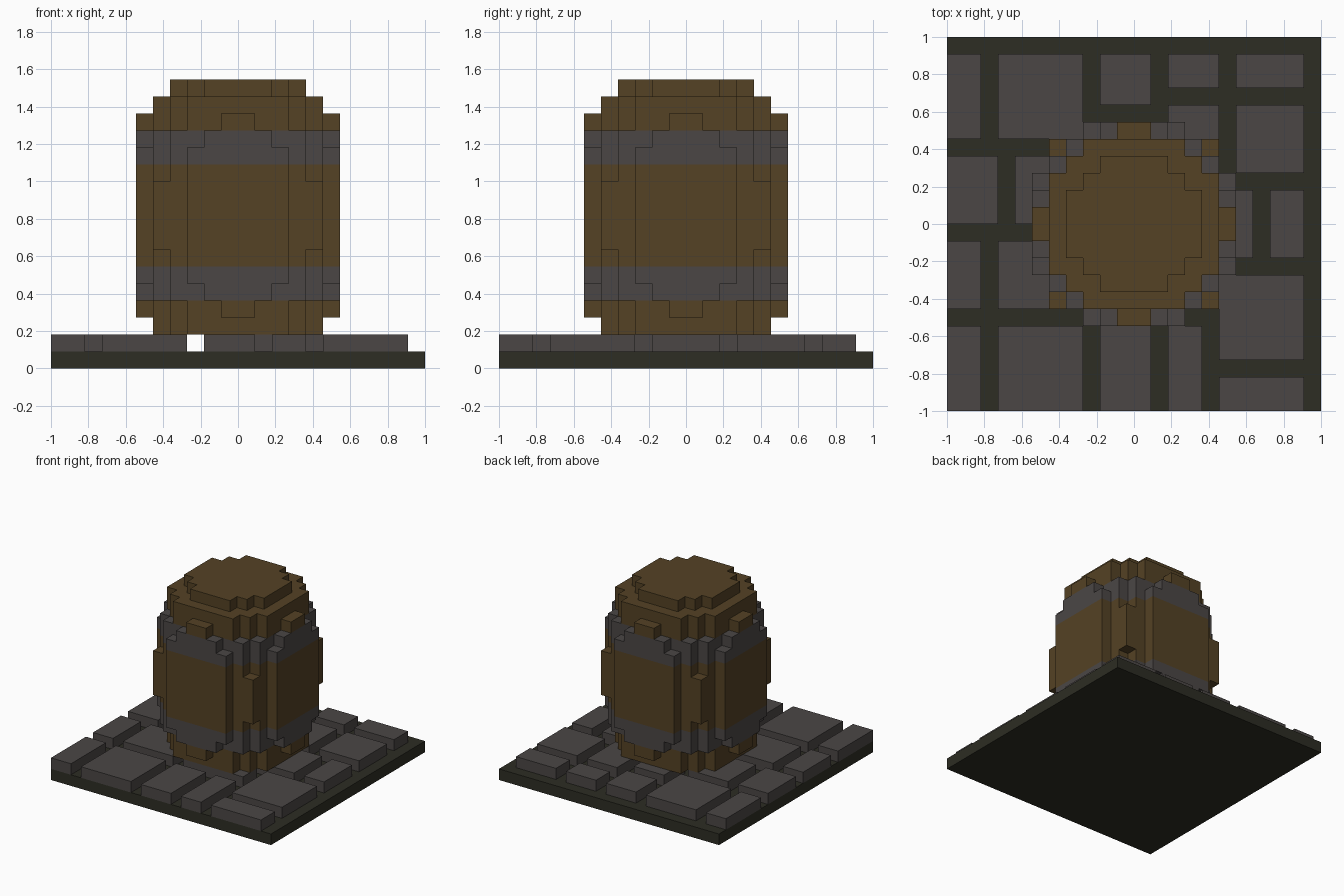
import bpy, bmesh
from mathutils import Vector

UNIT = 1 / 11          # edge of one block
MIDDLE, FLOOR = 9, 2   # barrel mid height and underside, in blocks

if "Cube" in bpy.data.objects:
    bpy.data.objects.remove(bpy.data.objects["Cube"], do_unlink=True)


def material(name, color):
    mat = bpy.data.materials.new(name)
    mat.use_nodes = True
    mat.diffuse_color = (*color, 1)
    shader = mat.node_tree.nodes["Principled BSDF"]
    shader.inputs["Base Color"].default_value = (*color, 1)
    shader.inputs["Roughness"].default_value = 0.9
    return mat


wood = material("brown wood", (0.089, 0.054, 0.018))
stone = material("grey stone and iron", (0.070, 0.062, 0.060))
mortar = material("dark mortar", (0.026, 0.026, 0.017))


def finish(name, bm, *mats):
    """Scale from blocks to world units and link the object."""
    bmesh.ops.scale(bm, vec=(UNIT, UNIT, UNIT), verts=bm.verts)
    mesh = bpy.data.meshes.new(name)
    bm.to_mesh(mesh)
    bm.free()
    for mat in mats:
        mesh.materials.append(mat)
    obj = bpy.data.objects.new(name, mesh)
    bpy.context.collection.objects.link(obj)
    return obj


def add_box(bm, low, high):
    low, high = Vector(low), Vector(high)
    verts = bmesh.ops.create_cube(bm, size=1)["verts"]
    bmesh.ops.scale(bm, vec=high - low, verts=verts)
    bmesh.ops.translate(bm, vec=(low + high) / 2, verts=verts)


# Floor slab
bm = bmesh.new()
add_box(bm, (-11, -11, 0), (11, 11, 1))
finish("floor_slab", bm, mortar)

# Paving stones: left, front, right, back edges in blocks
PAVING = [
    (-11, 5, -9, 10), (-8, 5, -3, 10), (-2, 7, 1, 10), (2, 8, 5, 10),
    (6, 8, 10, 10), (2, 3, 5, 7), (6, 3, 10, 7), (8, -2, 10, 2),
    (5, -8, 10, -3), (5, -11, 10, -9), (2, -11, 4, -6), (-2, -11, 1, -6),
    (-8, -11, -3, -6), (-11, -11, -9, -6), (-11, -5, -9, -1),
    (-8, -5, -3, -1), (-11, 0, -8, 4), (-7, 0, -3, 4),
    (-2, -2, 7, 2), (-2, 3, 1, 6), (-2, -5, 4, -3),
]
bm = bmesh.new()
for left, front, right, back in PAVING:
    add_box(bm, (left, front, 1), (right, back, 2))
finish("paving_stones", bm, stone)

# Barrel: half height of each block column, by its distance from the axis
REACH = ["8", "88", "888", "8877", "77752", "654"]


def filled(x, y, z):
    near, far = sorted(int(abs(v + 0.5)) for v in (x, y))
    if z < FLOOR or far >= len(REACH) or near >= len(REACH[far]):
        return False
    return abs(z + 0.5 - MIDDLE) < int(REACH[far][near])


def add_side(bm, center, axis, sign):
    """One outward block face."""
    normal = Vector([sign * (i == axis) for i in range(3)])
    u = Vector([0.5 * (i == (axis + 1) % 3) for i in range(3)])
    v = Vector([0.5 * (i == (axis + 2) % 3) for i in range(3)]) * sign
    mid = center + normal * 0.5
    corners = (mid - u - v, mid + u - v, mid + u + v, mid - u + v)
    face = bm.faces.new([bm.verts.new(c) for c in corners])
    # Iron hoops
    face.material_index = int(4 <= mid.z <= 6 or 12 <= mid.z <= 14)


bm = bmesh.new()
for x in range(-6, 6):
    for y in range(-6, 6):
        for z in range(FLOOR, 17):
            if not filled(x, y, z):
                continue
            center = Vector((x + 0.5, y + 0.5, z + 0.5))
            for axis in range(3):
                for sign in (-1, 1):
                    beside = [x, y, z]
                    beside[axis] += sign
                    if not filled(*beside):
                        add_side(bm, center, axis, sign)
bmesh.ops.remove_doubles(bm, verts=bm.verts, dist=0.01)
bmesh.ops.dissolve_limit(bm, angle_limit=0.01, verts=bm.verts, edges=bm.edges,
                         delimit={"MATERIAL"})
finish("barrel", bm, wood, stone)
